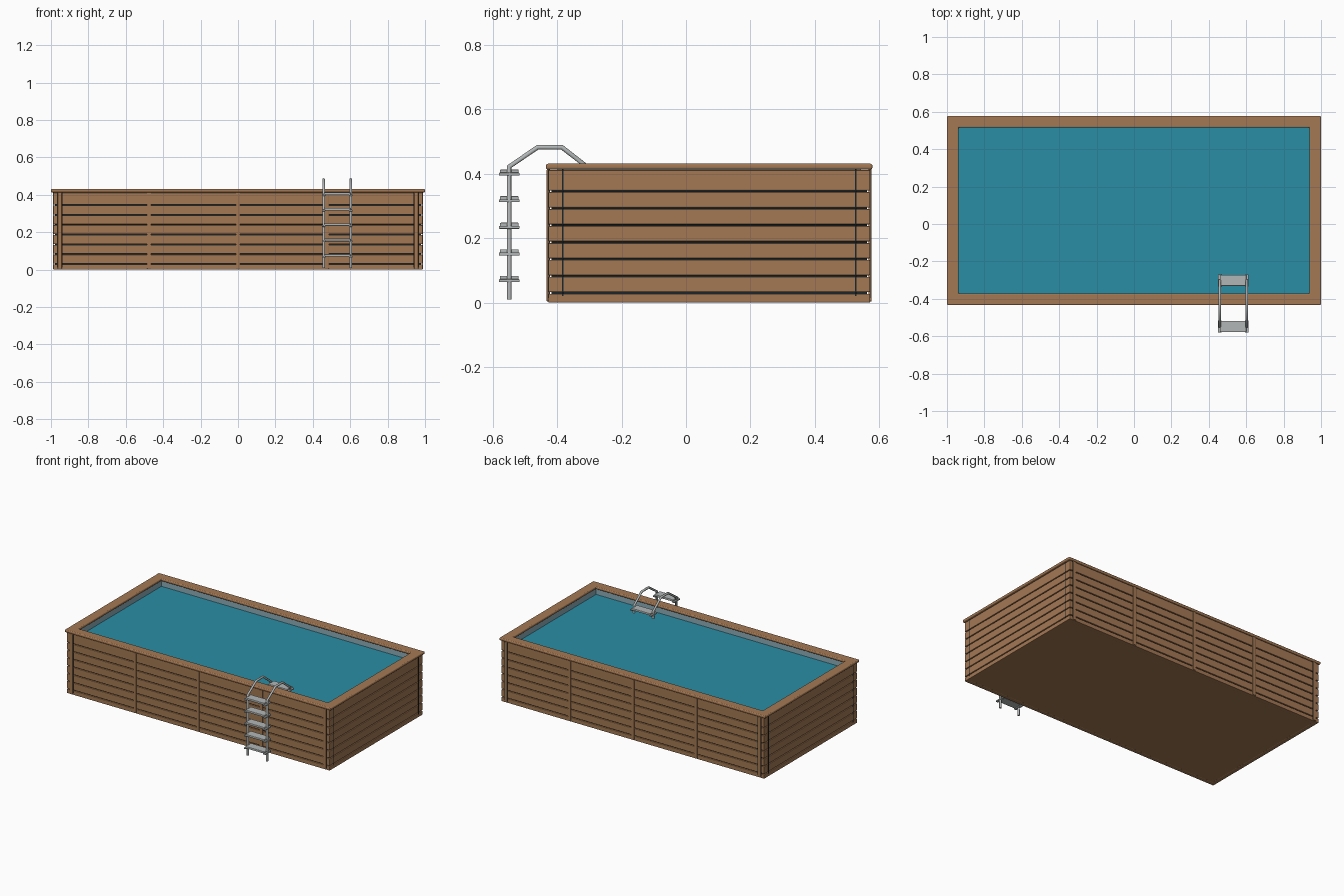
import bpy, bmesh, math
from mathutils import Vector

if "Cube" in bpy.data.objects:
    bpy.data.objects.remove(bpy.data.objects["Cube"])


def material(name, rgb):
    m = bpy.data.materials.new(name)
    m.diffuse_color = (*rgb, 1)
    m.use_nodes = True
    m.node_tree.nodes["Principled BSDF"].inputs["Base Color"].default_value = m.diffuse_color
    return m


WOOD = material("warm wood", (0.37, 0.19, 0.088))
WATER = material("pool water", (0.024, 0.27, 0.38))
LINER = material("pale liner", (0.26, 0.42, 0.48))
GAP = material("dark gap", (0.010, 0.018, 0.024))
METAL = material("ladder metal", (0.45, 0.47, 0.47))
CY = 0.072          # pool centre in y (the ladder stands in front of it)


def finish(name, bm, mat, bevel=0, segments=2):
    bmesh.ops.recalc_face_normals(bm, faces=bm.faces)
    me = bpy.data.meshes.new(name)
    bm.to_mesh(me)
    bm.free()
    me.materials.append(mat)
    ob = bpy.data.objects.new(name, me)
    bpy.context.collection.objects.link(ob)
    if bevel:
        mod = ob.modifiers.new("bevel", 'BEVEL')
        mod.width, mod.segments = bevel, segments
        mod.limit_method = 'ANGLE'
    return ob


def box(name, lo, hi, mat, bevel=0):
    bm = bmesh.new()
    bmesh.ops.create_cube(bm, size=1)
    lo, hi = Vector(lo), Vector(hi)
    for v in bm.verts:
        v.co = [(lo[i] + hi[i]) / 2 + v.co[i] * (hi[i] - lo[i]) for i in range(3)]
    return finish(name, bm, mat, bevel)


def frame(name, hx, hy, width, z0, z1, mat, bevel=0, segments=2):
    """Rectangular ring around the pool centre."""
    bm = bmesh.new()
    rings = []
    for inset, z in ((0, z0), (0, z1), (width, z1), (width, z0)):
        x, y = hx - inset, hy - inset
        rings.append([bm.verts.new((sx * x, CY + sy * y, z))
                      for sx, sy in ((-1, -1), (1, -1), (1, 1), (-1, 1))])
    for a in range(4):
        r, s = rings[a], rings[(a + 1) % 4]
        for i in range(4):
            j = (i + 1) % 4
            bm.faces.new((r[i], r[j], s[j], s[i]))
    return finish(name, bm, mat, bevel, segments)


# Wall boards, stacked with narrow dark gaps
HX, HY = 0.988, 0.499
edges = [0.0] + [0.03 + 0.0525 * i for i in range(7)] + [0.414]
for i, (a, b) in enumerate(zip(edges, edges[1:])):
    frame(f"wall_board_{i}", HX, HY, 0.03, a + (0.0025 if i else 0),
          b - 0.0025, WOOD, 0.003)
frame("wall_core", HX - 0.010, HY - 0.010, 0.03, 0.004, 0.412, GAP)

# Vertical posts on front and back, corner seams on the ends
for side, label in ((-1, "front"), (1, "back")):
    y = CY + side * HY
    for x in (-0.953, -0.475, 0, 0.475, 0.953):
        w = 0.011
        box(f"{label}_post_{x}", (x - w, y - 0.005, 0.004),
            (x + w, y + 0.005, 0.413), WOOD, 0.002)
        if abs(x) > 0.9:
            box(f"{label}_post_seam_{x}", (x - w - 0.003, y - 0.001, 0.015),
                (x + w + 0.003, y + 0.001, 0.413), GAP)
    for sx in (-1, 1):
        x, yy = sx * HX, CY + side * (HY - 0.045)
        box(f"{label}_end_seam_{sx}", (x - 0.001, yy - 0.0025, 0.02),
            (x + 0.001, yy + 0.0025, 0.413), GAP)

# Floor, liner and water
box("pool_floor", (-0.98, CY - 0.491, 0.001), (0.98, CY + 0.491, 0.012), WOOD)
frame("pool_liner", 0.96, 0.471, 0.015, 0.012, 0.4135, LINER)
box("water", (-0.946, CY - 0.457, 0.02), (0.946, CY + 0.457, 0.372), WATER)

# Rounded top rim
frame("top_rim", 1.0, 0.506, 0.063, 0.413, 0.431, WOOD, 0.006, 3)

# Ladder rails, bent over the rim
for label, x in (("left", 0.458), ("right", 0.603)):
    cu = bpy.data.curves.new(f"{label}_ladder_rail", 'CURVE')
    cu.dimensions = '3D'
    cu.bevel_depth, cu.bevel_resolution, cu.use_fill_caps = 0.0075, 2, True
    pts = [(-0.548, 0.01), (-0.548, 0.422), (-0.46, 0.482),
           (-0.385, 0.482), (-0.302, 0.418), (-0.302, 0.03)]
    sp = cu.splines.new('POLY')
    sp.points.add(len(pts) - 1)
    for p, (y, z) in zip(sp.points, pts):
        p.co = (x, y, z, 1)
    cu.materials.append(METAL)
    ob = bpy.data.objects.new(f"{label}_ladder_rail", cu)
    bpy.context.collection.objects.link(ob)

# Ladder steps: tread plus a bracket around each rail
for label, y in (("outer", -0.548), ("inner", -0.302)):
    for i in range(5):
        z = 0.072 + 0.0825 * i
        box(f"{label}_tread_{i}", (0.46, y - 0.029, z - 0.003),
            (0.601, y + 0.029, z + 0.011), METAL, 0.003)
        for x in (0.458, 0.603):
            box(f"{label}_bracket_{i}_{x}", (x - 0.009, y - 0.032, z - 0.008),
                (x + 0.009, y + 0.032, z + 0.001), METAL, 0.002)
